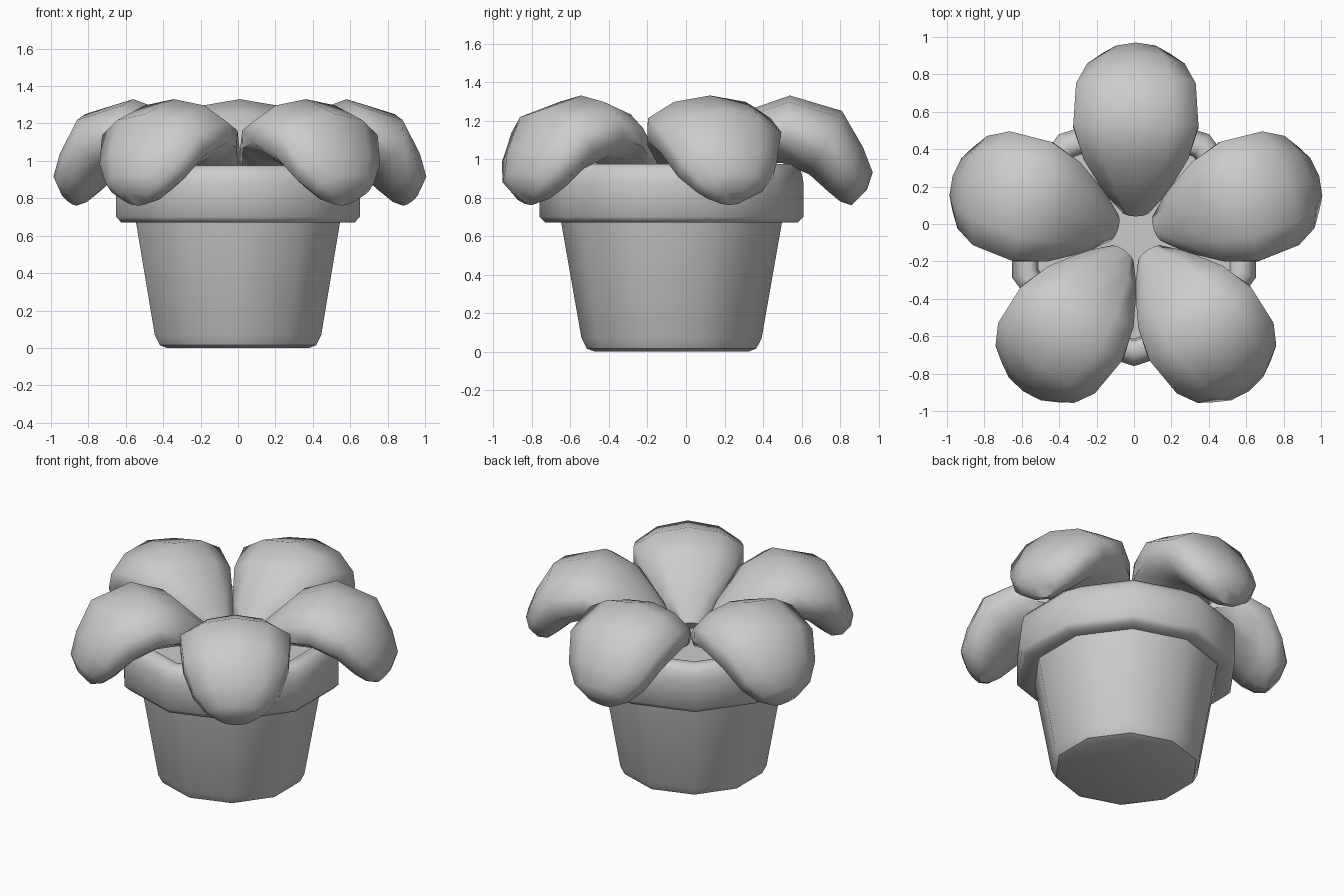
import bpy
import bmesh
from math import sin, cos, pi, radians
from mathutils import Vector

cube = bpy.data.objects.get("Cube")
if cube:
    bpy.data.objects.remove(cube)

clay = bpy.data.materials.new("plain grey")
clay.use_nodes = True
clay.diffuse_color = (0.6, 0.6, 0.6, 1)
clay.node_tree.nodes["Principled BSDF"].inputs["Base Color"].default_value = (0.6, 0.6, 0.6, 1)


def loft(name, rings, sharp, location=(0, 0, 0), turn=0):
    """Skin a list of equal rings of points, and close both ends."""
    bm = bmesh.new()
    loops = [[bm.verts.new(p) for p in ring] for ring in rings]
    for a, b in zip(loops, loops[1:]):
        for i in range(len(a)):
            j = (i + 1) % len(a)
            bm.faces.new((a[i], a[j], b[j], b[i]))
    bm.faces.new(loops[0])
    bm.faces.new(loops[-1])
    bmesh.ops.recalc_face_normals(bm, faces=bm.faces)
    mesh = bpy.data.meshes.new(name)
    bm.to_mesh(mesh)
    bm.free()
    mesh.materials.append(clay)
    obj = bpy.data.objects.new(name, mesh)
    obj.location = location
    obj.rotation_euler.z = turn
    bpy.context.collection.objects.link(obj)
    bpy.ops.object.select_all(action='DESELECT')
    obj.select_set(True)
    bpy.context.view_layer.objects.active = obj
    bpy.ops.object.shade_smooth_by_angle(angle=radians(sharp))
    return obj


def circle(radius, z, sides=10):
    return [Vector((radius * sin(2 * pi * i / sides), radius * cos(2 * pi * i / sides), z))
            for i in range(sides)]


# Ten-sided pot: tapered body, rounded rim, and soil set inside the rim
POT = (0, -0.075, 0)
body = [(0.40, 0), (0.44, 0.015), (0.468, 0.07), (0.575, 0.68)]
rim = [(0.57, 0.67), (0.655, 0.67), (0.685, 0.70), (0.685, 0.88), (0.672, 0.94),
       (0.64, 0.975), (0.58, 0.975), (0.55, 0.95), (0.54, 0.86)]
loft("pot_body", [circle(r, z) for r, z in body], 40, POT)
loft("pot_rim_and_soil", [circle(r, z) for r, z in rim], 50, POT)

# Petal sections from heart to tip: top (r, z), underside (r, z), half width
sections = [
    ((0.10, 0.92), (0.15, 0.86), 0.07),
    ((0.20, 1.06), (0.28, 0.92), 0.17),
    ((0.40, 1.26), (0.42, 0.97), 0.28),
    ((0.60, 1.33), (0.56, 0.98), 0.335),
    ((0.87, 1.25), (0.70, 0.92), 0.32),
    ((0.98, 1.06), (0.80, 0.83), 0.26),
    ((1.03, 0.93), (0.86, 0.78), 0.18),
    ((1.00, 0.84), (0.92, 0.76), 0.08),
]


def petal_ring(top, under, half_width, sides=10):
    top, under = Vector((top[0], 0, top[1])), Vector((under[0], 0, under[1]))
    middle, up = (top + under) / 2, (top - under) / 2
    across = Vector((0, half_width, 0))
    angles = [2 * pi * (i + 0.5) / sides for i in range(sides)]
    reach = cos(pi / sides)
    return [middle + (across * cos(a) + up * sin(a) / sin(pi / 2)) / (reach if abs(cos(a)) > 0.9 else 1)
            for a in angles]


# Five drooping petals around the heart
for n in range(5):
    loft(f"petal_{n + 1}", [petal_ring(*s) for s in sections], 60,
         (0.01, -0.06, 0), radians(90 + 72 * n))
